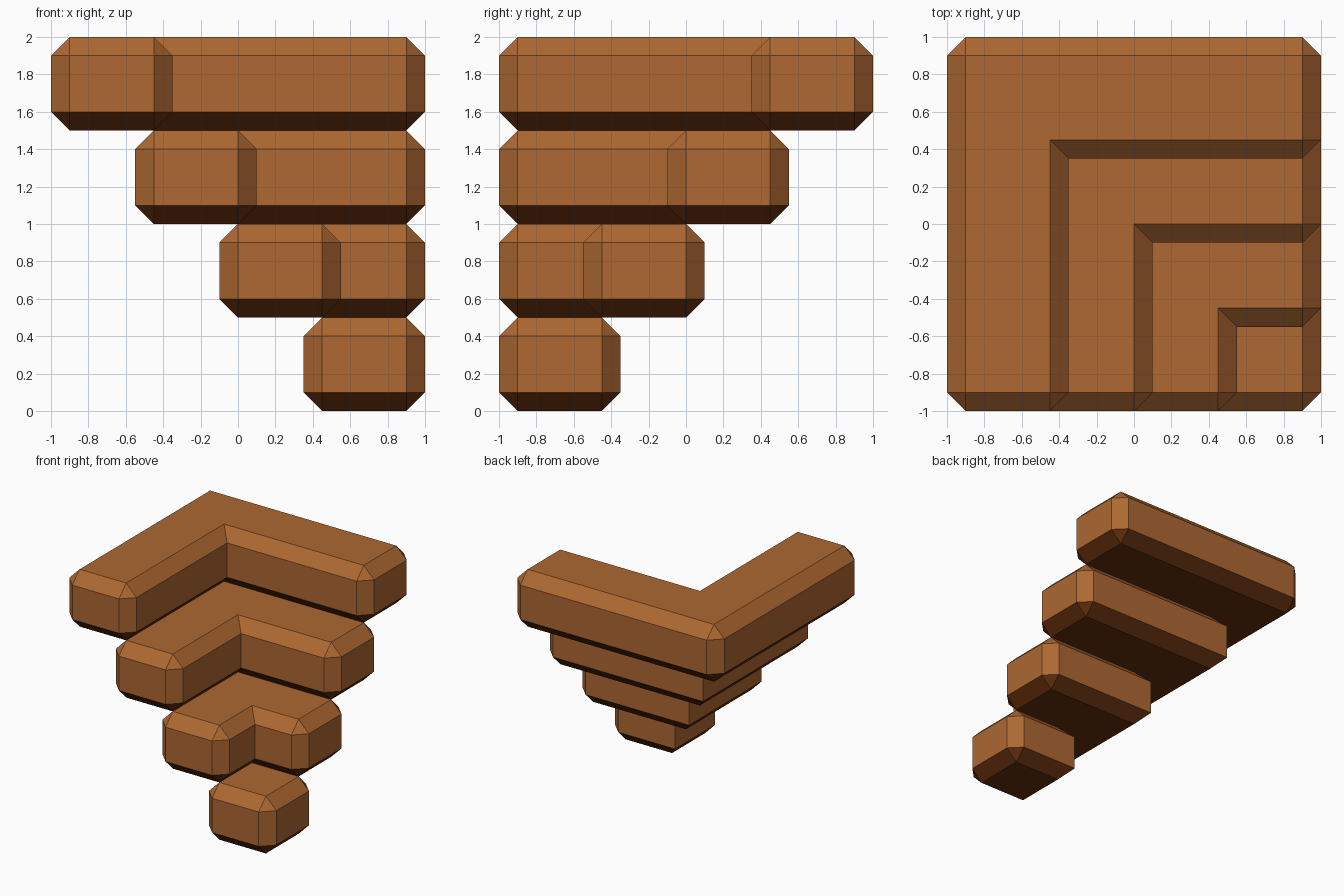
import bpy
from mathutils import Vector

if "Cube" in bpy.data.objects:
    bpy.data.objects.remove(bpy.data.objects["Cube"])

B = 0.1        # bevel size
WIDTH = 0.65   # width of each arm
STEP = 0.45    # shift of each tier towards the front right
HEIGHT = 0.5


def material(name, colour):
    m = bpy.data.materials.new(name)
    m.diffuse_color = (*colour, 1)
    m.use_nodes = True
    m.node_tree.nodes["Principled BSDF"].inputs["Base Color"].default_value = m.diffuse_color
    return m


wood = material("brown wood", (0.418, 0.138, 0.032))
dark = material("dark brown underside", (0.122, 0.028, 0.004))


def bevelled_slab(name, corners, z):
    """corners: (x, y, cut) counter-clockwise; cut = vertical edge is chamfered."""
    verts, faces = [], []

    def add(p, height):
        verts.append((p.x, p.y, height))
        return len(verts) - 1

    n = len(corners)
    pts = [Vector(c[:2]) for c in corners]
    caps = {0: [], 1: []}
    low, high = [], []           # per corner: (incoming, outgoing) vertex
    for k, p in enumerate(pts):
        d0 = (p - pts[k - 1]).normalized()
        d1 = (pts[(k + 1) % n] - p).normalized()
        inset = p + B * (Vector((-d0.y, d0.x)) + Vector((-d1.y, d1.x)))
        caps[0].append(add(inset, z))
        caps[1].append(add(inset, z + HEIGHT))
        for ring, h in ((low, z + B), (high, z + HEIGHT - B)):
            if corners[k][2]:
                ring.append((add(p - d0 * B, h), add(p + d1 * B, h)))
            else:
                v = add(p, h)
                ring.append((v, v))

    # top and bottom
    faces.append(caps[1])
    faces.append(caps[0][::-1])
    for k in range(n):
        m = (k + 1) % n
        a, b = low[k][1], low[m][0]
        c, d = high[m][0], high[k][1]
        # side wall with its lower and upper slopes
        faces += [(a, b, c, d),
                  (caps[0][k], caps[0][m], b, a),
                  (d, c, caps[1][m], caps[1][k])]
        # chamfered vertical edge with corner triangles
        if corners[k][2]:
            (l0, l1), (h0, h1) = low[k], high[k]
            faces += [(l0, l1, h1, h0), (caps[0][k], l1, l0), (h0, h1, caps[1][k])]

    mesh = bpy.data.meshes.new(name)
    mesh.from_pydata(verts, [], faces)
    mesh.materials.append(wood)
    mesh.materials.append(dark)
    # everything in the lowest band is the dark underside
    for f in mesh.polygons:
        f.material_index = int(f.center.z < z + B)
    obj = bpy.data.objects.new(name, mesh)
    bpy.context.collection.objects.link(obj)


# three L-shaped tiers, each lower one shorter
for t in range(3):
    o = -1 + STEP * t
    i = o + WIDTH
    bevelled_slab(f"corner_tier_{t + 1}", [
        (o, -1, True), (i, -1, True), (i, -i, False),
        (1, -i, True), (1, -o, True), (o, -o, t == 0)], 1.5 - HEIGHT * t)

# bottom block
o = -1 + STEP * 3
bevelled_slab("bottom_block", [
    (o, -1, True), (1, -1, True), (1, -o, True), (o, -o, False)], 0)
